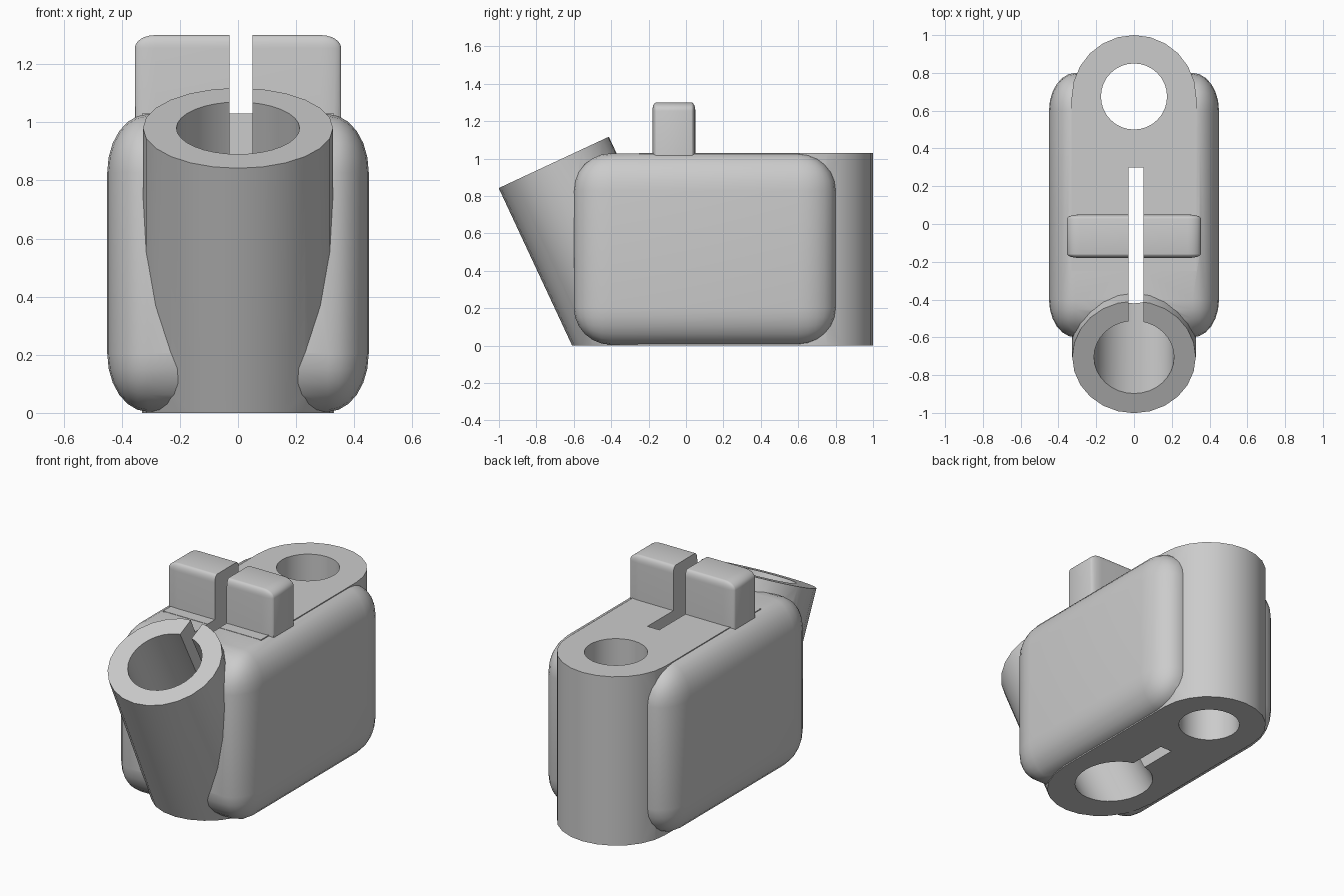
import bpy, bmesh, math
from mathutils import Matrix, Vector

cube = bpy.data.objects.get("Cube")
if cube:
    bpy.data.objects.remove(cube, do_unlink=True)

mat = bpy.data.materials.new("plain grey")
mat.use_nodes = True
GREY = (0.6, 0.6, 0.6, 1)
mat.diffuse_color = GREY
mat.node_tree.nodes["Principled BSDF"].inputs["Base Color"].default_value = GREY


def finish(bm, name):
    bmesh.ops.recalc_face_normals(bm, faces=bm.faces)
    mesh = bpy.data.meshes.new(name)
    bm.to_mesh(mesh)
    bm.free()
    mesh.materials.append(mat)
    ob = bpy.data.objects.new(name, mesh)
    bpy.context.collection.objects.link(ob)
    return ob


def prism(name, points, direction):
    """Closed outline swept along a direction."""
    bm = bmesh.new()
    face = bm.faces.new([bm.verts.new(p) for p in points])
    out = bmesh.ops.extrude_face_region(bm, geom=[face])
    verts = [v for v in out["geom"] if isinstance(v, bmesh.types.BMVert)]
    bmesh.ops.translate(bm, verts=verts, vec=direction)
    return finish(bm, name)


def rounded_box(name, low, high, radius):
    """Box with edges rounded by a different radius along each axis."""
    low, high, radius = Vector(low), Vector(high), Vector(radius)
    bm = bmesh.new()
    bmesh.ops.create_cube(bm, size=2)
    half = (high - low) / 2
    for v in bm.verts:
        v.co = [s * h / r for s, h, r in zip(v.co, half, radius)]
    bmesh.ops.bevel(bm, geom=bm.edges[:], offset=1, segments=6,
                    profile=0.5, affect='EDGES', clamp_overlap=True)
    for v in bm.verts:
        v.co = [c * r + m for c, r, m in zip(v.co, radius, (low + high) / 2)]
    return finish(bm, name)


def cylinder(name, radius, start, end, sides):
    start, end = Vector(start), Vector(end)
    axis = end - start
    bm = bmesh.new()
    turn = axis.to_track_quat('Z', 'Y').to_matrix().to_4x4()
    bmesh.ops.create_cone(bm, cap_ends=True, segments=sides, radius1=radius,
                          radius2=radius, depth=axis.length,
                          matrix=Matrix.Translation((start + end) / 2) @ turn)
    return finish(bm, name)


def combine(target, other, operation):
    mod = target.modifiers.new(operation, 'BOOLEAN')
    mod.operation, mod.solver, mod.object = operation, 'EXACT', other
    bpy.context.view_layer.objects.active = target
    bpy.ops.object.modifier_apply(modifier=mod.name)
    bpy.data.objects.remove(other, do_unlink=True)


# Core block with a rounded back
R, BACK, TOP = 0.33, 0.67, 1.03
outline = [(R, -0.25, -0.1)]
outline += [(R * math.cos(a), BACK + R * math.sin(a), -0.1)
            for a in (math.pi * i / 12 for i in range(13))]
outline += [(-R, -0.25, -0.1)]
body = prism("clamp_body", outline, (0, 0, TOP + 0.1))

# Pillow-shaped sides, leaning front tube and upright tab
top_centre = Vector((0, -0.705, 0.98))
lean = math.radians(25)
down = Vector((0, math.sin(lean), -math.cos(lean)))
combine(body, rounded_box("side_pillow", (-0.45, -0.6, 0.004), (0.45, 0.8, 1.028),
                          (0.14, 0.2, 0.2)), 'UNION')
combine(body, cylinder("front_tube", 0.327, top_centre, top_centre + down * 1.3, 24), 'UNION')
combine(body, rounded_box("tab", (-0.355, -0.18, 0.9), (0.355, 0.05, 1.3),
                          (0.07, 0.022, 0.045)), 'UNION')

# Flat underside
combine(body, prism("underside_cutter", [(-2, -2, 0), (2, -2, 0), (2, 2, 0), (-2, 2, 0)],
                    (0, 0, -1)), 'DIFFERENCE')

# Back hole, leaning tube hole and the narrow slot
hole_end = Vector((0, -0.18, 0))
hole_axis = hole_end - top_centre
combine(body, cylinder("back_hole", 0.175, (0, 0.675, -0.5), (0, 0.675, 1.5), 32), 'DIFFERENCE')
combine(body, cylinder("tube_hole", 0.212, top_centre - hole_axis * 0.3,
                       hole_end + hole_axis * 0.3, 32), 'DIFFERENCE')
combine(body, prism("slot", [(-0.03, -0.02, -0.3), (-0.03, 0.3, -0.3),
                             (-0.03, 0.3, 1.6), (-0.03, -1.04, 1.6)],
                    (0.08, 0, 0)), 'DIFFERENCE')

bpy.ops.object.select_all(action='DESELECT')
body.select_set(True)
bpy.context.view_layer.objects.active = body
bpy.ops.object.shade_smooth_by_angle(angle=math.radians(30))
